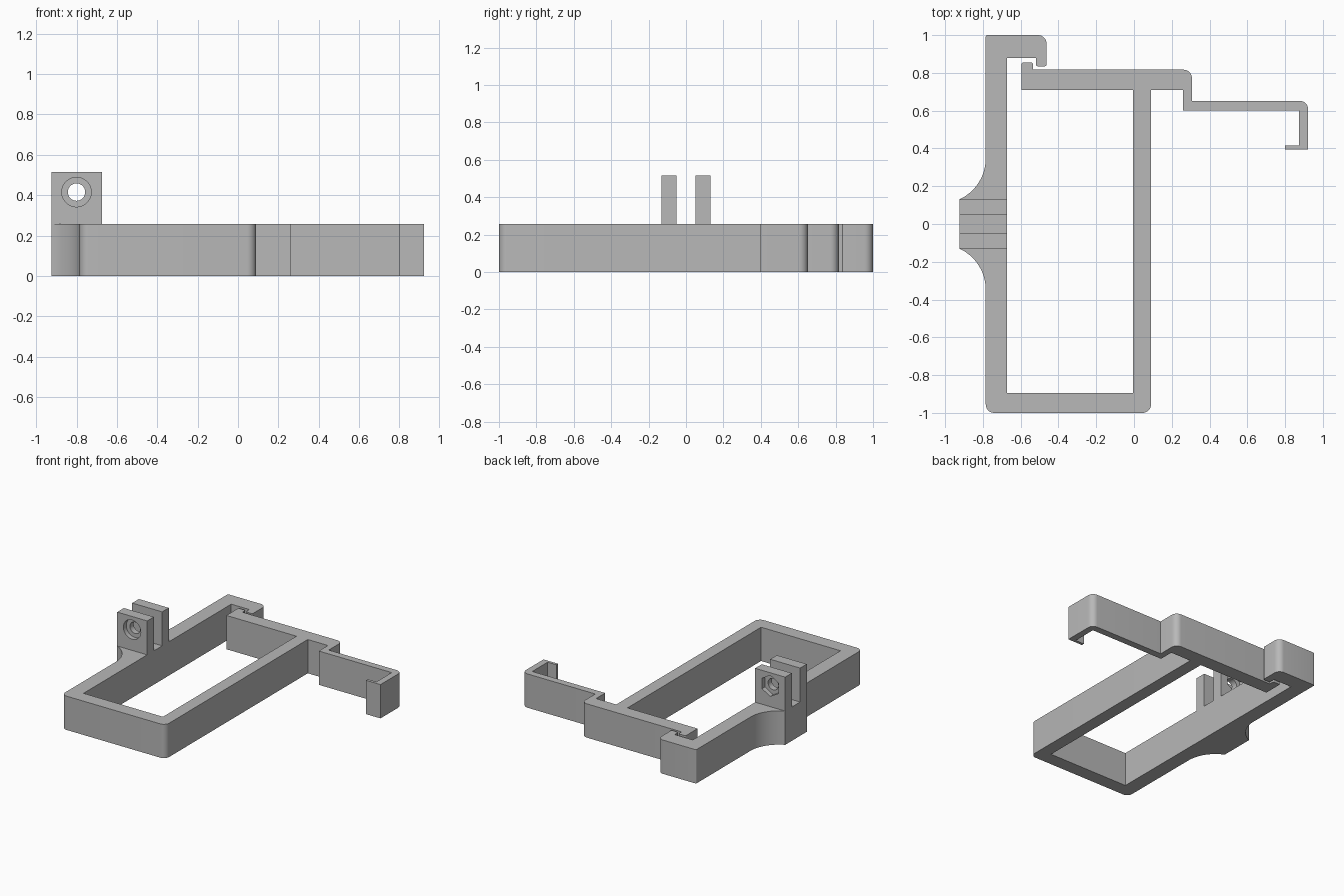
import bpy, bmesh, math
from mathutils import Vector, Matrix

cube = bpy.data.objects.get("Cube")
if cube:
    bpy.data.objects.remove(cube, do_unlink=True)

GREY = (0.48, 0.48, 0.48, 1)
grey = bpy.data.materials.new("plain grey")
grey.use_nodes = True
grey.diffuse_color = GREY
grey.node_tree.nodes["Principled BSDF"].inputs["Base Color"].default_value = GREY

BODY_TOP, LUG_TOP = 0.257, 0.515
BAR_OUT, BAR_IN = -0.785, -0.673
MOUNT_X, MOUNT_Y = -0.925, 0.13
ROUND = 0.045


def rounded(points, steps=8):
    """Replace each (x, y, radius) corner by an arc; square corners stay."""
    out = []
    for i, (x, y, *radius) in enumerate(points):
        corner = Vector((x, y))
        if not radius:
            out.append(corner)
            continue
        before = (Vector(points[i - 1][:2]) - corner).normalized() * radius[0]
        after = (Vector(points[(i + 1) % len(points)][:2]) - corner).normalized() * radius[0]
        for k in range(steps + 1):
            a = math.pi / 2 * k / steps
            out.append(corner + before * (1 - math.sin(a)) + after * (1 - math.cos(a)))
    return out


def finish(name, bm):
    bmesh.ops.recalc_face_normals(bm, faces=bm.faces)
    mesh = bpy.data.meshes.new(name)
    bm.to_mesh(mesh)
    bm.free()
    mesh.materials.append(grey)
    obj = bpy.data.objects.new(name, mesh)
    bpy.context.collection.objects.link(obj)
    return obj


def extrude(name, outline, bottom, top):
    bm = bmesh.new()
    face = bm.faces.new([bm.verts.new((p[0], p[1], bottom)) for p in outline])
    grown = bmesh.ops.extrude_face_region(bm, geom=[face])["geom"]
    verts = [g for g in grown if isinstance(g, bmesh.types.BMVert)]
    bmesh.ops.translate(bm, verts=verts, vec=(0, 0, top - bottom))
    return finish(name, bm)


def activate(obj):
    bpy.ops.object.select_all(action="DESELECT")
    obj.select_set(True)
    bpy.context.view_layer.objects.active = obj


def drill(obj, radius, y, depth, sides):
    """Cut a prism running along y out of the object."""
    bm = bmesh.new()
    bmesh.ops.create_cone(bm, cap_ends=True, segments=sides, radius1=radius,
                          radius2=radius, depth=depth)
    bmesh.ops.rotate(bm, verts=bm.verts, matrix=Matrix.Rotation(math.pi / 2, 3, "X"))
    bmesh.ops.translate(bm, verts=bm.verts, vec=(-0.8, y, 0.415))
    cutter = finish("cutter", bm)
    cutter.hide_render = True
    mod = obj.modifiers.new("hole", "BOOLEAN")
    mod.operation, mod.solver, mod.object = "DIFFERENCE", "EXACT", cutter
    activate(obj)
    bpy.ops.object.modifier_apply(modifier=mod.name)
    bpy.data.objects.remove(cutter, do_unlink=True)


# Main frame: outer bar with catch, base bar and inner bar
frame = extrude("clamp_frame", rounded([
    (BAR_OUT, 1, 0.01), (BAR_OUT, -1, ROUND), (0.09, -1, ROUND), (0.09, 0.71),
    (-0.005, 0.71), (-0.005, -0.895), (BAR_IN, -0.895), (BAR_IN, 0.88),
    (-0.52, 0.88), (-0.52, 0.835, 0.01), (-0.463, 0.835, 0.01), (-0.463, 1, ROUND),
]), 0, BODY_TOP)

# Latch arm: hooked end, step down and long lipped hook
arm = extrude("latch_arm", rounded([
    (-0.595, 0.71), (-0.595, 0.855, 0.01), (-0.535, 0.855, 0.01), (-0.535, 0.817),
    (0.307, 0.817, ROUND), (0.307, 0.652), (0.922, 0.652, ROUND), (0.922, 0.395),
    (0.8, 0.395), (0.8, 0.416), (0.873, 0.416), (0.873, 0.6),
    (0.26, 0.6), (0.26, 0.71),
]), 0, BODY_TOP)

# Mount base flaring out of the outer bar with concave flanks
FLARE = 0.24
reach = math.acos((FLARE - (BAR_OUT - MOUNT_X)) / FLARE)
centre_y = MOUNT_Y + FLARE * math.sin(reach)
flank = []
for k in range(17):
    a = reach * k / 16
    flank.append((BAR_OUT - FLARE * (1 - math.cos(a)), centre_y - FLARE * math.sin(a)))
base = extrude("mount_base", flank + [(x, -y) for x, y in reversed(flank)], 0, BODY_TOP)

# Pair of lugs: screw head recess in front, nut recess behind
lugs = []
for name, side, sides, radius in (("front_lug", -1, 48, 0.073), ("back_lug", 1, 6, 0.08)):
    inner, outer = side * 0.05, side * MOUNT_Y
    lug = extrude(name, [(MOUNT_X, inner), (BAR_IN, inner), (BAR_IN, outer),
                         (MOUNT_X, outer)], BODY_TOP, LUG_TOP)
    drill(lug, 0.043, side * 0.09, 0.2, 48)
    drill(lug, radius, outer, 0.07, sides)
    lugs.append(lug)

for obj in [frame, arm, base] + lugs:
    activate(obj)
    bpy.ops.object.shade_smooth_by_angle(angle=math.radians(30))
